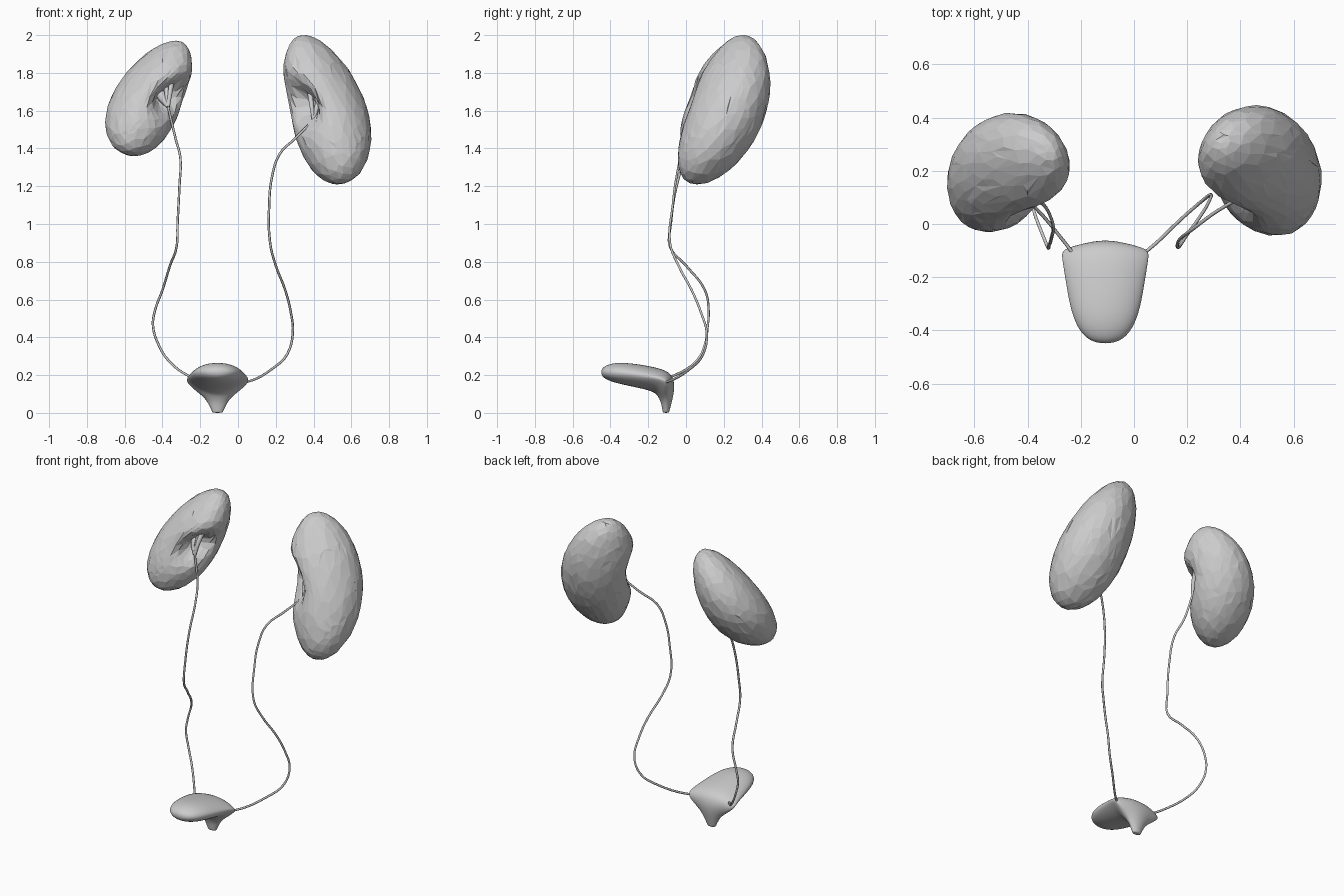
import bpy, bmesh, math, random
from mathutils import Vector

random.seed(4)
if "Cube" in bpy.data.objects:
    bpy.data.objects.remove(bpy.data.objects["Cube"], do_unlink=True)

GREY = (0.6, 0.6, 0.6, 1)
grey = bpy.data.materials.new("light grey")
grey.use_nodes = True
grey.diffuse_color = GREY
grey.node_tree.nodes["Principled BSDF"].inputs["Base Color"].default_value = GREY


def add_object(name, bm):
    bmesh.ops.recalc_face_normals(bm, faces=bm.faces)
    mesh = bpy.data.meshes.new(name)
    bm.to_mesh(mesh)
    bm.free()
    mesh.materials.append(grey)
    obj = bpy.data.objects.new(name, mesh)
    bpy.context.collection.objects.link(obj)
    return obj


def kidney(name, centre, axis, radius, inward, hollow_height):
    """Leaning bean, slimmer at the top, with a hollow and faceted skin."""
    inward = Vector(inward).normalized()
    across = inward.cross(Vector((0, 0, 1)))
    bm = bmesh.new()
    bmesh.ops.create_icosphere(bm, subdivisions=5, radius=1)
    for v in bm.verts:
        u, s, w = v.co.dot(inward), v.co.dot(across), v.co.z
        hollow = math.exp(-((w - hollow_height) / 0.27) ** 2 - (s / 0.5) ** 2)
        lobe = math.exp(-((w - 0.5) / 0.3) ** 2)
        reach = radius * u - 0.055 * (1 - w * w)
        reach += (0.022 * lobe - 0.12 * hollow) * max(u, 0)
        side = radius * s * (0.98 - 0.18 * w)
        v.co = Vector(centre) + Vector(axis) * w + inward * reach + across * side
        v.co += Vector([random.uniform(-1, 1) for _ in range(3)]) * 0.002
    obj = add_object(name, bm)
    facets = obj.modifiers.new("facets", 'DECIMATE')
    facets.ratio = 0.14


def tube(name, points, radius, end_scale=1.0):
    """Smooth tube through the points, with an optional wider end."""
    curve = bpy.data.curves.new(name, 'CURVE')
    curve.dimensions = '3D'
    curve.bevel_depth = radius
    curve.bevel_resolution = 1
    curve.resolution_u = 4
    curve.use_fill_caps = True
    spline = curve.splines.new('BEZIER')
    spline.bezier_points.add(len(points) - 1)
    for i, (p, co) in enumerate(zip(spline.bezier_points, points)):
        p.co = co
        p.handle_left_type = p.handle_right_type = 'AUTO'
        p.radius = 1 + (end_scale - 1) * i / (len(points) - 1)
    curve.materials.append(grey)
    obj = bpy.data.objects.new(name, curve)
    bpy.context.collection.objects.link(obj)
    bpy.ops.object.select_all(action='DESELECT')
    obj.select_set(True)
    bpy.context.view_layer.objects.active = obj
    bpy.ops.object.convert(target='MESH')


# Kidneys
kidney("left_kidney", (0.438, 0.18, 1.605), (-0.09, 0.12, 0.395), 0.21,
       (-1, -1, 0), 0.08)
kidney("right_kidney", (-0.44, 0.17, 1.665), (0.11, 0.10, 0.305), 0.197,
       (1, -1, 0), 0.02)

# Ureters, from kidney down to bladder
left_path = [(0.40, 0.10, 1.55), (0.30, 0.04, 1.45), (0.22, -0.02, 1.37),
             (0.18, -0.05, 1.25), (0.165, -0.07, 1.1), (0.17, -0.085, 0.9),
             (0.20, -0.04, 0.78), (0.25, 0.03, 0.65), (0.28, 0.08, 0.53),
             (0.29, 0.11, 0.42), (0.26, 0.09, 0.31), (0.19, 0.03, 0.24),
             (0.05, -0.10, 0.165), (0.02, -0.12, 0.165)]
right_path = [(-0.37, 0.09, 1.62), (-0.33, 0.06, 1.45), (-0.305, 0, 1.35),
              (-0.31, -0.05, 1.2), (-0.32, -0.08, 1.0), (-0.325, -0.085, 0.88),
              (-0.36, 0, 0.78), (-0.40, 0.1, 0.65), (-0.44, 0.12, 0.54),
              (-0.45, 0.115, 0.46), (-0.42, 0.1, 0.36), (-0.37, 0.06, 0.28),
              (-0.26, -0.07, 0.195), (-0.23, -0.11, 0.185)]
tube("left_ureter", left_path, 0.0065)
tube("right_ureter", right_path, 0.0065)

# Funnel and branches that spread from each ureter into the kidney hollow
left_ends = [(0.42, 0.18, 1.64), (0.38, 0.16, 1.70), (0.43, 0.15, 1.67)]
right_ends = [(-0.41, 0.17, 1.69), (-0.35, 0.15, 1.76), (-0.38, 0.16, 1.74)]
for side, path, ends in (("left", left_path, left_ends),
                         ("right", right_path, right_ends)):
    start = Vector(path[0])
    for i, end in enumerate(ends):
        bend = start.lerp(Vector(end), 0.5) + Vector((0, -0.01, 0))
        name = f"{side}_branch_{i}" if i else f"{side}_funnel"
        tube(name, [start, bend, end], 0.01, 1.6 if i else 3.5)

# Bladder: oval sections from the front tip, back and down into the neck
# Each section: top y, top z, bottom y, bottom z, half width, side sharpness
sections = [(-0.449, 0.225, -0.449, 0.205, 0.02, 0),
            (-0.436, 0.247, -0.436, 0.183, 0.068, 0),
            (-0.39, 0.265, -0.39, 0.162, 0.108, 0),
            (-0.32, 0.268, -0.32, 0.145, 0.135, 0.1),
            (-0.22, 0.254, -0.23, 0.126, 0.152, 0.3),
            (-0.13, 0.236, -0.17, 0.108, 0.166, 0.6),
            (-0.075, 0.21, -0.15, 0.085, 0.17, 0.7),
            (-0.058, 0.15, -0.137, 0.06, 0.095, 0.3),
            (-0.066, 0.09, -0.13, 0.04, 0.056, 0),
            (-0.088, 0.008, -0.124, 0.008, 0.03, 0),
            (-0.09, 0, -0.122, 0, 0.028, 0)]
SIDES = 16
bm = bmesh.new()
rings = []
for ty, tz, by, bz, half, sharp in sections:
    top, bottom = Vector((-0.108, ty, tz)), Vector((-0.108, by, bz))
    middle, rise = (top + bottom) / 2, (top - bottom) / 2
    ring = []
    for k in range(SIDES):
        a = math.tau * k / SIDES
        lift = math.sin(a) * abs(math.sin(a)) ** sharp
        corner = Vector((half * math.cos(a), 0.03 * sharp * math.cos(a) ** 2,
                         0.02 * sharp * math.cos(a) ** 2))
        ring.append(bm.verts.new(middle + rise * lift + corner))
    rings.append(ring)
for r, q in zip(rings, rings[1:]):
    for k in range(SIDES):
        n = (k + 1) % SIDES
        bm.faces.new((r[k], r[n], q[n], q[k]))
bm.faces.new(rings[0])
bm.faces.new(rings[-1])
bladder = add_object("bladder", bm)
for face in bladder.data.polygons:
    face.use_smooth = True
smooth = bladder.modifiers.new("smooth", 'SUBSURF')
smooth.levels = smooth.render_levels = 2
